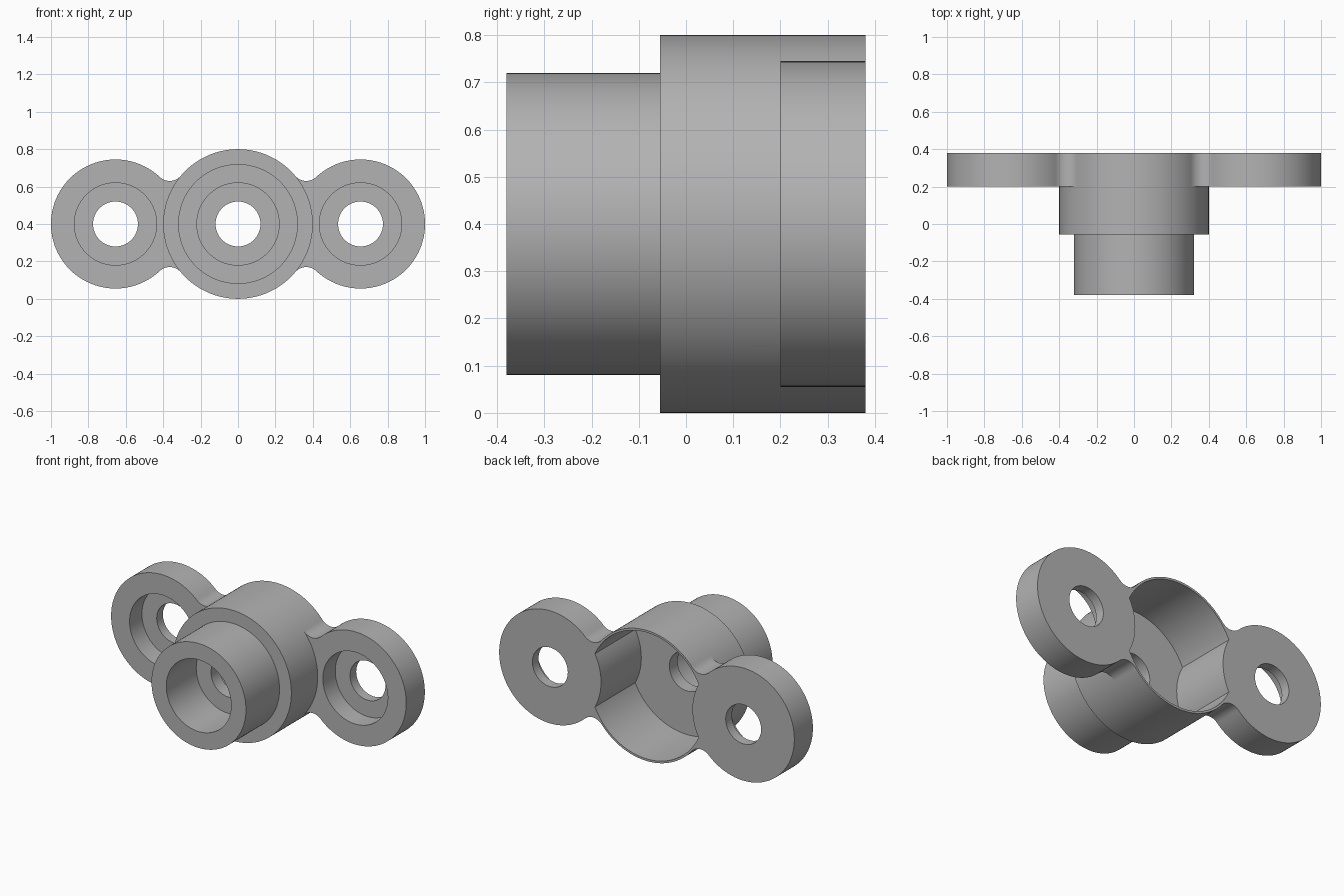
import bpy, bmesh
from math import sin, cos, pi, atan2, asin, hypot

cube = bpy.data.objects.get("Cube")
if cube:
    bpy.data.objects.remove(cube, do_unlink=True)

AXIS_Z = 0.4            # height of the common hole axis
BODY_R = 0.4
EAR_X, EAR_R = 0.655, 0.345
FILLET_R = 0.078
CAVITY_R = 0.387
BACK = 0.38
EAR_FRONT = 0.2

grey = bpy.data.materials.new("plain_grey")
grey.use_nodes = True
grey.diffuse_color = (0.45, 0.45, 0.45, 1)
grey.node_tree.nodes["Principled BSDF"].inputs["Base Color"].default_value = (0.45, 0.45, 0.45, 1)


def arc(cx, cz, r, start, end, steps):
    """Points along an arc, both ends included."""
    return [(cx + r * cos(start + (end - start) * i / steps),
             cz + r * sin(start + (end - start) * i / steps)) for i in range(steps + 1)]


def prism(name, outline, y0, y1):
    """Extrude an x-z outline along y."""
    bm = bmesh.new()
    face = bm.faces.new([bm.verts.new((x, y0, z + AXIS_Z)) for x, z in outline])
    extruded = bmesh.ops.extrude_face_region(bm, geom=[face], use_keep_orig=True)
    moved = [g for g in extruded["geom"] if isinstance(g, bmesh.types.BMVert)]
    bmesh.ops.translate(bm, verts=moved, vec=(0, y1 - y0, 0))
    bmesh.ops.recalc_face_normals(bm, faces=bm.faces)
    mesh = bpy.data.meshes.new(name)
    bm.to_mesh(mesh)
    bm.free()
    mesh.materials.append(grey)
    obj = bpy.data.objects.new(name, mesh)
    bpy.context.collection.objects.link(obj)
    return obj


def cylinder(name, x, r, y0, y1, steps=128):
    return prism(name, arc(x, 0, r, 0, 2 * pi, steps)[:-1], y0, y1)


def combine(target, tool, operation):
    """Apply a boolean and discard the tool."""
    bpy.context.view_layer.objects.active = target
    mod = target.modifiers.new(operation.lower(), "BOOLEAN")
    mod.operation = operation
    mod.solver = "EXACT"
    mod.object = tool
    bpy.ops.object.modifier_apply(modifier=mod.name)
    bpy.data.objects.remove(tool, do_unlink=True)


# Ear outline: fillets tangent to both the body and the ear circle
to_body, to_ear = BODY_R + FILLET_R, EAR_R + FILLET_R
fx = (to_body ** 2 - to_ear ** 2 + EAR_X ** 2) / (2 * EAR_X)
fz = (to_body ** 2 - fx ** 2) ** 0.5
body_angle = atan2(-fz, -fx) + 2 * pi
ear_angle = atan2(-fz, EAR_X - fx) + 2 * pi
ear_side = atan2(fz, fx - EAR_X)
upper = arc(fx, fz, FILLET_R, body_angle, ear_angle, 20)
outer = arc(EAR_X, 0, EAR_R, ear_side, -ear_side, 96)
lower = [(x, -z) for x, z in reversed(upper)]
ear_outline = [(0, 0)] + upper + outer[1:-1] + lower

# Rear cavity outline: a circle with the ear circles left standing
cx = (CAVITY_R ** 2 + EAR_X ** 2 - EAR_R ** 2) / (2 * EAR_X)
cz = (CAVITY_R ** 2 - cx ** 2) ** 0.5
corner, bulge = atan2(cz, cx), asin(cz / EAR_R)
cavity_outline = (arc(0, 0, CAVITY_R, corner, pi - corner, 56)[:-1]
                  + arc(-EAR_X, 0, EAR_R, bulge, -bulge, 20)[:-1]
                  + arc(0, 0, CAVITY_R, pi + corner, 2 * pi - corner, 56)[:-1]
                  + arc(EAR_X, 0, EAR_R, pi + bulge, pi - bulge, 20)[:-1])

# Body, front sleeve and the two ears
housing = cylinder("flanged_housing", 0, BODY_R, -0.055, BACK)
combine(housing, cylinder("front_sleeve", 0, 0.32, -0.38, -0.03), "UNION")
for side in (1, -1):
    outline = [(side * x, z) for x, z in ear_outline]
    combine(housing, prism("ear", outline, EAR_FRONT, BACK), "UNION")

# Rear cavity, sleeve bore and centre hole
combine(housing, prism("rear_cavity", cavity_outline, -0.01, BACK + 0.1), "DIFFERENCE")
combine(housing, cylinder("sleeve_bore", 0, 0.22, -0.5, -0.09), "DIFFERENCE")
combine(housing, cylinder("centre_hole", 0, 0.12, -0.2, 0.1, 64), "DIFFERENCE")

# Counterbored screw holes in the ears
for side in (1, -1):
    combine(housing, cylinder("counterbore", side * EAR_X, 0.22, 0.1, 0.32), "DIFFERENCE")
    combine(housing, cylinder("screw_hole", side * EAR_X, 0.12, 0.25, 0.5, 64), "DIFFERENCE")

bpy.ops.object.select_all(action="DESELECT")
housing.select_set(True)
bpy.context.view_layer.objects.active = housing
bpy.ops.object.shade_smooth_by_angle()
